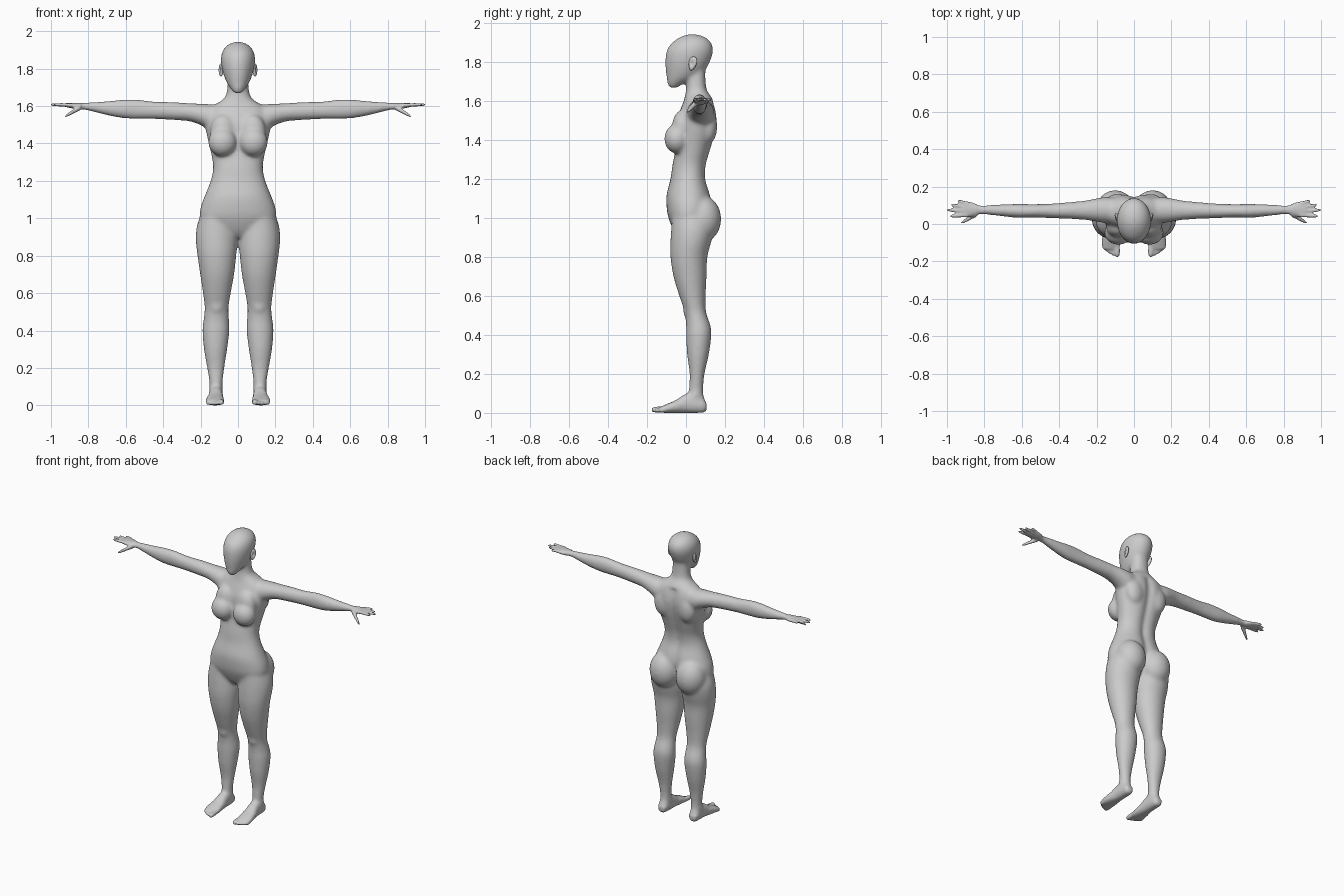
import bpy, bmesh, math
from mathutils import Vector, Matrix

cube = bpy.data.objects.get("Cube")
if cube:
    bpy.data.objects.remove(cube)

skin = bpy.data.materials.new("matte_grey")
skin.use_nodes = True
GREY = (0.6, 0.6, 0.6, 1)
skin.diffuse_color = GREY
skin.node_tree.nodes["Principled BSDF"].inputs["Base Color"].default_value = GREY

SIDES = (1, -1)
# order in which (along, across, third) become x, y, z
ORDER = {"x": (0, 1, 2), "y": (1, 0, 2), "z": (1, 2, 0)}


def catmull(a, b, c, d, t):
    return tuple(0.5 * (2 * q + (r - p) * t + (2 * p - 5 * q + 4 * r - s) * t * t
                        + (3 * q - p - 3 * r + s) * t ** 3)
                 for p, q, r, s in zip(a, b, c, d))


def refine(rows, steps=4):
    """Smoothly interpolate the stations of a loft."""
    out = []
    for i in range(len(rows) - 1):
        a, d = rows[max(i - 1, 0)], rows[min(i + 2, len(rows) - 1)]
        out += [catmull(a, rows[i], rows[i + 1], d, k / steps) for k in range(steps)]
    return out + [rows[-1]]


def loft(bm, axis, rows, side=1, power=2.0, shape=None, sides=32):
    """Closed skin over stations (along, u_min, u_max, v_min, v_max)."""
    rings = []
    for along, u0, u1, v0, v1 in refine(rows):
        ring = []
        for k in range(sides):
            angle = math.tau * k / sides
            c, s = math.cos(angle), math.sin(angle)
            u = (u0 + u1) / 2 + (u1 - u0) / 2 * math.copysign(abs(c) ** (2 / power), c)
            v = (v0 + v1) / 2 + (v1 - v0) / 2 * math.copysign(abs(s) ** (2 / power), s)
            co = Vector([(along, u, v)[j] for j in ORDER[axis]])
            if shape:
                co = shape(co)
            co.x *= side
            ring.append(bm.verts.new(co))
        rings.append(ring)
    faces = [bm.faces.new(rings[0]), bm.faces.new(rings[-1])]
    for a, b in zip(rings, rings[1:]):
        for k in range(sides):
            n = (k + 1) % sides
            faces.append(bm.faces.new((a[k], a[n], b[n], b[k])))
    bmesh.ops.recalc_face_normals(bm, faces=faces)


def blob(bm, centre, radii, side=1):
    """Ellipsoid muscle or soft mass."""
    x, y, z = centre
    m = Matrix.Translation((x * side, y, z)) @ Matrix.Diagonal((*radii, 1))
    bmesh.ops.create_uvsphere(bm, u_segments=32, v_segments=20, radius=1, matrix=m)


def digit(bm, axis, start, end, r0, r1, side):
    """Finger or toe with a rounded tip, running along one axis."""
    a, b = Vector(start), Vector(end)
    along, u, v = {"x": (0, 1, 2), "y": (1, 0, 2)}[axis]
    rows = []
    for t, f in ((0, 1), (.3, .95), (.55, 1), (.8, .95), (.93, .75), (1, .3)):
        p, r = a.lerp(b, t), (r0 + (r1 - r0) * t) * f
        rows.append((p[along], p[u] - r, p[u] + r, p[v] - r, p[v] + r))
    loft(bm, axis, rows, side, sides=16)


def spine_groove(co):
    if co.y > 0.05 and co.z < 1.6:
        co.y -= 0.02 * math.exp(-(co.x / 0.028) ** 2)
    return co


# Torso and neck: height, half width, front, back
TORSO = [(.895, .03, -.03, .06), (.93, .13, -.06, .09), (1, .2, -.09, .115),
         (1.06, .2, -.1, .135), (1.12, .178, -.1, .128), (1.2, .147, -.08, .105),
         (1.27, .133, -.07, .108), (1.35, .145, -.055, .13), (1.43, .164, -.05, .152),
         (1.5, .175, -.048, .162), (1.56, .165, -.028, .155), (1.6, .135, -.012, .142),
         (1.63, .088, -.005, .125), (1.66, .064, 0, .106), (1.72, .056, .002, .1),
         (1.78, .05, .02, .1)]
# Head: height, half width, front, back
HEAD = [(1.668, .02, -.088, -.045), (1.69, .038, -.096, -.01), (1.72, .058, -.1, .05),
        (1.76, .075, -.105, .098), (1.8, .086, -.107, .122), (1.85, .092, -.102, .139),
        (1.89, .085, -.082, .135), (1.92, .064, -.046, .112), (1.938, .035, -.01, .075),
        (1.944, .01, .02, .045)]
# Leg: height, inner, outer, front, back
LEG = [(1.02, .03, .2, -.07, .12), (.95, .008, .222, -.076, .14),
       (.88, .002, .226, -.08, .13), (.8, .009, .217, -.08, .11),
       (.7, .02, .203, -.065, .106), (.6, .038, .188, -.035, .101),
       (.52, .05, .179, -.008, .103), (.45, .047, .186, 0, .126),
       (.4, .045, .191, 0, .131), (.3, .057, .183, .005, .118),
       (.2, .072, .166, .018, .096), (.12, .082, .153, .014, .089),
       (.05, .084, .15, .01, .095)]
# Foot: depth, inner, outer, sole, top
FOOT = [(.106, .1, .136, .015, .05), (.09, .087, .149, .002, .08),
        (.05, .082, .154, 0, .1), (0, .08, .157, 0, .1), (-.05, .077, .166, 0, .068),
        (-.1, .074, .173, 0, .045), (-.135, .078, .168, .002, .03)]
# Arm and palm: reach, front, back, underside, top
ARM = [(.06, .03, .13, 1.5, 1.6), (.14, .005, .145, 1.47, 1.61),
       (.2, .012, .138, 1.498, 1.613), (.26, .021, .126, 1.518, 1.616),
       (.35, .027, .117, 1.525, 1.622), (.45, .031, .109, 1.53, 1.625),
       (.55, .033, .107, 1.53, 1.637), (.62, .032, .108, 1.535, 1.635),
       (.7, .04, .106, 1.55, 1.627), (.8, .05, .101, 1.575, 1.62),
       (.83, .05, .103, 1.58, 1.618), (.87, .039, .117, 1.584, 1.617),
       (.9, .034, .122, 1.59, 1.617), (.92, .038, .117, 1.594, 1.616)]
# Fingers: root and tip; toes: sideways position, tip depth, radius
FINGERS = [((.89, .109), (.945, .125)), ((.9, .091), (.982, .102)),
           ((.9, .069), (1.004, .075)), ((.89, .047), (.988, .042))]
TOES = [(.09, -.178, .015), (.111, -.17, .011), (.129, -.16, .0105),
        (.145, -.148, .01), (.16, -.134, .01)]

bm = bmesh.new()
loft(bm, "z", [(z, -w, w, f, b) for z, w, f, b in TORSO], power=2.2, shape=spine_groove)
loft(bm, "z", [(z, -w, w, f, b) for z, w, f, b in HEAD])
for s in SIDES:
    loft(bm, "z", LEG, s)
    loft(bm, "y", FOOT, s, power=2.3)
    loft(bm, "x", ARM, s)
    # Soft masses: breast, upper chest, buttock, shoulder blade, kneecap, ankle
    blob(bm, (.083, -.046, 1.407), (.077, .066, .077), s)
    blob(bm, (.08, -.022, 1.465), (.068, .05, .09), s)
    blob(bm, (.1, .085, .995), (.1, .096, .12), s)
    blob(bm, (.09, .115, 1.47), (.065, .046, .09), s)
    blob(bm, (.113, .008, .53), (.036, .024, .045), s)
    blob(bm, (.118, .05, .09), (.041, .025, .022), s)
    for (x0, y0), (x1, y1) in FINGERS:
        digit(bm, "x", (x0, y0, 1.605), (x1, y1, 1.608), .0115, .0085, s)
    digit(bm, "x", (.84, .055, 1.595), (.927, .004, 1.543), .017, .009, s)
    for x, tip, r in TOES:
        digit(bm, "y", (x, -.1, r + .006), (x, tip, r), r + .001, r, s)

blocks = bpy.data.meshes.new("body_blocks")
bm.to_mesh(blocks)
bm.free()
body = bpy.data.objects.new("body", blocks)
bpy.context.collection.objects.link(body)

# Fuse the blocks into one continuous skin
fuse = body.modifiers.new("fuse", "REMESH")
fuse.mode = "VOXEL"
fuse.voxel_size = 0.006
graph = bpy.context.evaluated_depsgraph_get()
fused = bpy.data.meshes.new_from_object(body.evaluated_get(graph))
body.modifiers.clear()

# Relax the skin, strongly on the trunk and limbs, lightly on hands and toes
bm = bmesh.new()
bm.from_mesh(fused)


def relax(verts, times):
    for _ in range(times):
        bmesh.ops.smooth_vert(bm, verts=verts, factor=0.5,
                              use_axis_x=True, use_axis_y=True, use_axis_z=True)


relax(bm.verts[:], 3)
relax([v for v in bm.verts if abs(v.co.x) < 0.84 and v.co.z > 0.05], 22)
for f in bm.faces:
    f.smooth = True
bm.to_mesh(fused)
bm.free()
body.data = fused
fused.name = "body"
fused.materials.clear()
fused.materials.append(skin)
bpy.data.meshes.remove(blocks)

# Ears: flattened ovals with a hollow pressed into the outer side
for s, name in zip(SIDES, ("left_ear", "right_ear")):
    bm = bmesh.new()
    bmesh.ops.create_uvsphere(bm, u_segments=24, v_segments=20, radius=1)
    for v in bm.verts:
        if v.co.x > 0:
            v.co.x -= 0.9 * math.exp(-((v.co.y + .15) ** 2 + v.co.z ** 2) / .2)
        v.co = Vector((v.co.x * .012, v.co.y * .021 * (1 + .25 * v.co.z), v.co.z * .036))
        v.co = Matrix.Rotation(-.25, 3, "X") @ Matrix.Rotation(-.3, 3, "Z") @ v.co
        v.co += Vector((.091, .034, 1.793))
        v.co.x *= s
    bmesh.ops.recalc_face_normals(bm, faces=bm.faces[:])
    for f in bm.faces:
        f.smooth = True
    mesh = bpy.data.meshes.new(name)
    bm.to_mesh(mesh)
    bm.free()
    mesh.materials.append(skin)
    bpy.context.collection.objects.link(bpy.data.objects.new(name, mesh))
